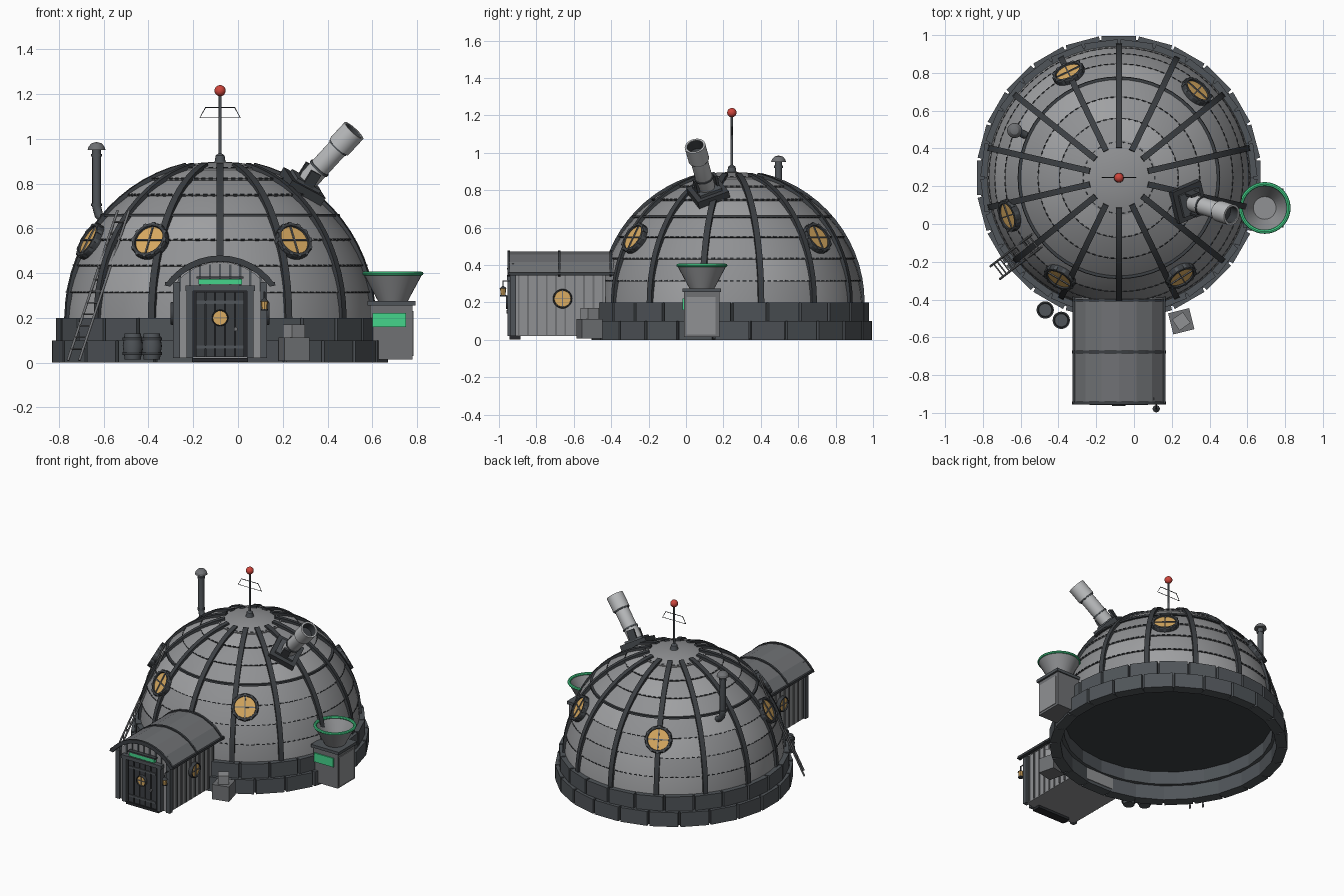
import bpy, bmesh, math, random
from mathutils import Matrix, Vector

if "Cube" in bpy.data.objects:
    bpy.data.objects.remove(bpy.data.objects["Cube"])
random.seed(4)

def material(name, *rgb):
    m = bpy.data.materials.new(name)
    m.use_nodes = True
    m.diffuse_color = (*rgb, 1)
    m.node_tree.nodes["Principled BSDF"].inputs["Base Color"].default_value = (*rgb, 1)
    return m

PANEL = material("panel grey", .28, .285, .295)
PATCH = material("light panel grey", .35, .355, .365)
MID = material("weathered grey", .16, .166, .175)
RIB = material("dark rib metal", .045, .05, .056)
STONE = material("base slate", .08, .09, .1)
LIGHT = material("pale metal", .5, .51, .52)
AMBER = material("amber glass", .7, .41, .12)
GREEN = material("signal green", .06, .66, .26)
RED = material("beacon red", .62, .06, .045)
BLACK = material("shadow black", .02, .022, .025)

CX, CY, Z0, R = -.08, .245, .2, .69
I = Matrix.Identity(4)

def finish(name, bm, *mats, crease=.45):
    bmesh.ops.recalc_face_normals(bm, faces=bm.faces)
    for f in bm.faces:
        f.smooth = True
    for e in bm.edges:
        e.smooth = len(e.link_faces) == 2 and e.calc_face_angle() < crease
    me = bpy.data.meshes.new(name)
    bm.to_mesh(me)
    bm.free()
    for m in mats:
        me.materials.append(m)
    ob = bpy.data.objects.new(name, me)
    bpy.context.collection.objects.link(ob)

def add_box(bm, loc, size, mat=I):
    bmesh.ops.create_cube(bm, size=1, matrix=mat @ Matrix.Translation(loc) @ Matrix.Diagonal((*size, 1)))

def boxes(name, items, m, mat=I):
    bm = bmesh.new()
    for loc, size in items:
        add_box(bm, loc, size, mat)
    finish(name, bm, m)

def lathe(name, profile, m, mat=I, segs=32):
    """Spin (radius, height) points round the local z axis."""
    bm = bmesh.new()
    vs = [bm.verts.new(mat @ Vector((r, 0, z))) for r, z in profile]
    es = [bm.edges.new(p) for p in zip(vs, vs[1:])]
    axis = (mat.to_3x3() @ Vector((0, 0, 1))).normalized()
    bmesh.ops.spin(bm, geom=vs + es, cent=mat.translation, axis=axis, angle=math.tau, steps=segs)
    bmesh.ops.remove_doubles(bm, verts=bm.verts, dist=1e-5)
    finish(name, bm, m)

def aim(p, direction):
    return Matrix.Translation(p) @ Vector(direction).to_track_quat('Z', 'Y').to_matrix().to_4x4()

def wire(name, pts, r, m, closed=False):
    cu = bpy.data.curves.new(name, 'CURVE')
    cu.dimensions, cu.bevel_depth, cu.bevel_resolution, cu.use_fill_caps = '3D', r, 3, True
    s = cu.splines.new('POLY')
    s.points.add(len(pts) - 1)
    for p, c in zip(s.points, pts):
        p.co = (*c, 1)
    s.use_cyclic_u = closed
    cu.materials.append(m)
    bpy.context.collection.objects.link(bpy.data.objects.new(name, cu))

def polar(az, r, z):
    return Vector((CX + r * math.cos(az), CY + r * math.sin(az), z))

def on_dome(az, el, lift=0):
    """Frame on the dome: local x outward, y sideways, z up the slope."""
    p = polar(az, (R + lift) * math.cos(el), Z0 + (R + lift) * math.sin(el))
    return Matrix.Translation(p) @ Matrix.Rotation(az, 4, 'Z') @ Matrix.Rotation(-el, 4, 'Y')

# Dome shell: overlapping bands, a few lighter plates between the ribs
GORES = 14
bands = [math.radians(a) for a in (-1, 9.3, 19.5, 30, 41, 52, 63, 74)]
bm = bmesh.new()
N = GORES * 4
for lo, hi in zip(bands, bands[1:]):
    tones = [int(random.random() < .25) for _ in range(GORES)]
    prof = [(lo, -.003), (lo, .008), ((lo + hi) / 2, .004), (hi, 0)]
    rings = [[bm.verts.new(polar(math.pi / 2 + math.tau * k / N, (R + d) * math.cos(e), Z0 + (R + d) * math.sin(e)))
              for k in range(N)] for e, d in prof]
    for ra, rb in zip(rings, rings[1:]):
        for k in range(N):
            f = bm.faces.new((ra[k], ra[(k + 1) % N], rb[(k + 1) % N], rb[k]))
            f.material_index = tones[k // 4]
finish("dome_panels", bm, PANEL, PATCH)
dome_frame = Matrix.Translation((CX, CY, 0))
lathe("dome_cap", [(.2, .858), (.2, .868), (.15, .882), (.08, .894), (0, .898)], PANEL, dome_frame, 56)
lathe("dome_underside", [(0, .19), (.69, .19)], RIB, dome_frame, 56)

# Rivets along the seams
bm = bmesh.new()
for el in bands[1:]:
    n = int(130 * math.cos(el))
    for k in range(n):
        add_box(bm, (0, 0, .003), (.012, .02, .006), on_dome(math.tau * k / n, el, .004))
finish("seam_rivets", bm, RIB)

# Ribs following the dome, with a belt round them
bm = bmesh.new()
for g in range(GORES):
    az = math.pi / 2 + math.tau * g / GORES
    loops = []
    for k in range(15):
        mat = on_dome(az, math.radians(77) * k / 14)
        loops.append([bm.verts.new(mat @ Vector((x, y, 0)))
                      for x, y in ((-.01, -.016), (.02, -.016), (.02, .016), (-.01, .016))])
    for a, b in zip(loops, loops[1:]):
        for i in range(4):
            bm.faces.new((a[i], a[(i + 1) % 4], b[(i + 1) % 4], b[i]))
    bm.faces.new(loops[0])
    bm.faces.new(loops[-1])
finish("dome_ribs", bm, RIB)
lathe("dome_belt", [(.5, .653), (.536, .653), (.534, .665), (.5, .665)], RIB, dome_frame, 56)

# Two courses of base blocks with a backing ring
def course(name, n, shift, r, z, h):
    bm = bmesh.new()
    for k in range(n):
        turn = dome_frame @ Matrix.Rotation(math.tau * (k + shift) / n, 4, 'Z')
        add_box(bm, (r - .035, 0, z + h / 2), (.07, 2 * r * math.tan(math.pi / n) - .016, h), turn)
    finish(name, bm, STONE)
course("lower_base_blocks", 24, 0, .75, 0, .1)
course("upper_base_blocks", 24, .5, .728, .1, .1)
lathe("base_backing", [(.685, .004), (.735, .004), (.735, .1), (.712, .1), (.712, .195), (.685, .195)], RIB, dome_frame, 48)

# Round windows
def window(name, mat, r, inner, bolts):
    p = r * inner
    lathe(name + "_frame", [(p, -.04), (r, -.04), (r, .01), (r * .95, .018), (p * 1.04, .018), (p, .006)], RIB, mat)
    lathe(name + "_pane", [(0, .009), (p * 1.03, .009)], AMBER, mat)
    boxes(name + "_bars", [((0, 0, .011), (r * .08, p * 2, .008)), ((0, 0, .011), (p * 2, r * .08, .008))], MID, mat)
    bm = bmesh.new()
    for k in range(bolts):
        add_box(bm, (r * .96, 0, .006), (r * .12, r * .18, .024), mat @ Matrix.Rotation(math.tau * k / bolts, 4, 'Z'))
    finish(name + "_bolts", bm, STONE)

out = Matrix.Rotation(math.pi / 2, 4, 'Y')
for i, deg in enumerate((48, 115.7, 199, 239.4, 302.2)):
    window(f"dome_window_{i + 1}", on_dome(math.radians(deg), .51, .012) @ out, .087, .77, 12)

# Porch
def arc(half, base, rise, n):
    rad = (half ** 2 + rise ** 2) / (2 * rise)
    a = math.asin(half / rad)
    return [(CX + rad * math.sin(a * (2 * k / n - 1)), base + rise - rad + rad * math.cos(a * (2 * k / n - 1))) for k in range(n + 1)]

def extrude(name, pts, y0, y1, m):
    bm = bmesh.new()
    front, back = ([bm.verts.new((x, y, z)) for x, z in pts] for y in (y0, y1))
    bm.faces.new(front)
    bm.faces.new(back)
    for k in range(len(pts)):
        bm.faces.new((front[k - 1], front[k], back[k], back[k - 1]))
    finish(name, bm, m, crease=.15)

W, YF = .195, -.925
extrude("porch_body", [(CX - W, .02)] + arc(W, .36, .09, 8) + [(CX + W, .02)], YF, -.43, PANEL)
extrude("porch_roof", arc(.243, .35, .122, 6) + arc(.222, .345, .107, 6)[::-1], -.945, -.3, MID)
for i, y in enumerate((-.955, -.685, -.41)):
    extrude(f"roof_band_{i + 1}", arc(.249, .345, .134, 12) + arc(.222, .34, .112, 12)[::-1], y, y + .014, RIB)
boxes("roof_eaves", [((CX + s * .235, -.63, .352), (.022, .64, .016)) for s in (-1, 1)], RIB)
boxes("porch_side_battens", [((CX + s * W, YF + .03 + .05 * k, .19), (.014, .009, .33)) for s in (-1, 1) for k in range(10)], MID)
boxes("porch_gable_battens", [((CX + .045 * k, YF, .395 - .002 * k * k), (.01, .012, .09)) for k in range(-4, 5)], STONE)
boxes("porch_corner_posts", [((CX + s * W, YF, .19), (.03, .03, .34)) for s in (-1, 1)], STONE)
for s, side in ((1, "left"), (-1, "right")):
    window(f"porch_{side}_window", Matrix.Translation((CX + s * (W + .008), -.66, .22)) @ Matrix.Rotation(s * math.pi / 2, 4, 'Y'), .052, .82, 0)

# Door with frame, straps, sign and step
boxes("door_frame", [((CX + s * .135, YF - .01, .18), (.03, .04, .32)) for s in (-1, 1)] + [((CX, YF - .01, .333), (.31, .045, .025))], STONE)
boxes("door_backing", [((CX, YF - .002, .175), (.24, .008, .3))], BLACK)
boxes("door_planks", [((CX + .044 * k, YF - .006, .17), (.039, .024, .29)) for k in range(-2, 3)], RIB)
boxes("door_straps", [((CX, YF - .018, z), (.21, .012, .014)) for z in (.07, .27)], STONE)
window("door_window", aim((CX, YF - .02, .2), (0, -1, 0)), .037, .84, 0)
lathe("door_handle", [(0, 0), (.009, 0), (.009, .016), (0, .016)], MID, aim((-.01, YF - .018, .15), (0, -1, 0)), 12)
boxes("door_sign", [((CX, YF - .018, .362), (.195, .02, .024))], GREEN)
boxes("sign_hood", [((CX, YF - .016, .38), (.21, .03, .01))], RIB)
boxes("door_step", [((CX, YF + .01, .012), (.25, .06, .018))], BLACK)

# Lantern
LX, LY = .118, -.978
L0 = Matrix.Translation((LX, LY, 0))
wire("lantern_bracket", [(LX, YF, .315), (LX, LY, .315), (LX, LY, .28)], .004, RIB)
lathe("lantern_glass", [(0, .24), (.013, .24), (.016, .274), (0, .274)], AMBER, L0, 8)
lathe("lantern_base", [(0, .233), (.017, .233), (.017, .24), (0, .24)], RIB, L0, 8)
lathe("lantern_hood", [(0, .274), (.02, .274), (0, .292)], RIB, L0, 8)

# Ladder leaning on the dome
az = math.radians(217.5)
foot, top = polar(az, .825, .01), polar(az, .545, .68)
side = Vector((-math.sin(az), math.cos(az), 0)) * .042
for s, label in ((-1, "left"), (1, "right")):
    wire(f"ladder_rail_{label}", [foot + s * side, top + s * side], .006, MID)
for k in range(1, 13):
    c = foot.lerp(top, k / 13)
    wire(f"ladder_rung_{k}", [c - side, c + side], .004, MID)

# Stove pipe
P = Matrix.Translation((-.632, .495, 0))
wire("stove_pipe", [(-.53, .45, .60), (-.595, .48, .635), (-.622, .491, .66), (-.632, .495, .7), (-.632, .495, .95)], .02, STONE)
for i, z in enumerate((.7, .92)):
    lathe(f"pipe_collar_{i + 1}", [(0, z), (.024, z), (.024, z + .012), (0, z + .012)], STONE, P, 20)
lathe("pipe_cap", [(0, .95), (.04, .95), (.036, .965), (.022, .98), (0, .986)], MID, P, 20)

# Aerial with beacon
lathe("aerial_base", [(.035, .885), (.024, .9), (.02, .925), (.007, .935), (.006, 1.2), (0, 1.2)], STONE, dome_frame, 16)
wire("aerial_loop", [(CX + x, CY, z) for x, z in ((-.09, 1.095), (.09, 1.095), (.065, 1.14), (-.065, 1.14))], .0025, RIB, True)
lathe("beacon", [(.025 * math.sin(math.pi * k / 12), 1.215 - .025 * math.cos(math.pi * k / 12)) for k in range(13)], RED, dome_frame, 24)

# Telescope on its twisted mount
mount = on_dome(math.radians(-19), math.radians(56.5)) @ Matrix.Rotation(math.radians(37), 4, 'X')
boxes("telescope_plate", [((.012, 0, 0), (.045, .18, .18))], RIB, mount)
boxes("telescope_plinth", [((.04, 0, 0), (.02, .125, .125))], STONE, mount)
boxes("telescope_fork", [((.075, s * .056, 0), (.07, .014, .05)) for s in (-1, 1)], RIB, mount)
a, b = Vector((.3, .115, .8)), Vector((.518, .048, 1.037))
L = (b - a).length
T = aim(a, b - a)
lathe("telescope_tube", [(0, 0), (.038, 0), (.046, .03), (.046, L - .1), (.056, L - .1), (.056, L), (.045, L), (.045, L - .06)], LIGHT, T)
lathe("telescope_bore", [(0, L - .06), (.0435, L - .06), (.0435, L - .002)], RIB, T)
for i, z in enumerate((.09, L - .108)):
    lathe(f"telescope_band_{i + 1}", [(.04, z), (.051, z), (.051, z + .01), (.04, z + .01)], STONE, T)

# Hopper
HX, HY = .685, .085
boxes("hopper_box", [((HX, HY, .14), (.19, .19, .25))], MID)
boxes("hopper_lid", [((HX, HY, .265), (.215, .205, .02))], STONE)
boxes("hopper_side_panel", [((HX + .095, HY - .005, .13), (.009, .155, .2))], PANEL)
boxes("hopper_screen", [((HX - .01, HY - .097, .19), (.15, .012, .062))], GREEN)
H = Matrix.Translation((HX + .007, HY, 0))
lathe("hopper_funnel", [(0, .272), (.065, .272), (.13, .393), (.12, .393), (.06, .29), (0, .29)], PANEL, H)
lathe("hopper_rim", [(.126 + .011 * math.cos(t * math.pi / 4), .398 + .009 * math.sin(t * math.pi / 4)) for t in range(9)], GREEN, H, 40)

# Barrels and crates
for i, (x, y) in enumerate(((-.47, -.455), (-.385, -.51))):
    B = Matrix.Translation((x, y, .015))
    lathe(f"barrel_{i + 1}", [(0, .1), (.034, .1), (.036, .115), (.045, .06), (.036, 0), (0, 0)], STONE, B, 20)
    for j, z in enumerate((.02, .085)):
        lathe(f"barrel_{i + 1}_hoop_{j + 1}", [(.036, z), (.046, z), (.046, z + .012), (.036, z + .012)], RIB, B, 20)
for name, z, s, deg, m in (("large_crate", .06, .115, 14, MID), ("small_crate", .14, .07, 35, PANEL)):
    boxes(name, [((0, 0, 0), (s, s, s * .9))], m, Matrix.Translation((.25, -.515, z)) @ Matrix.Rotation(math.radians(deg), 4, 'Z'))
